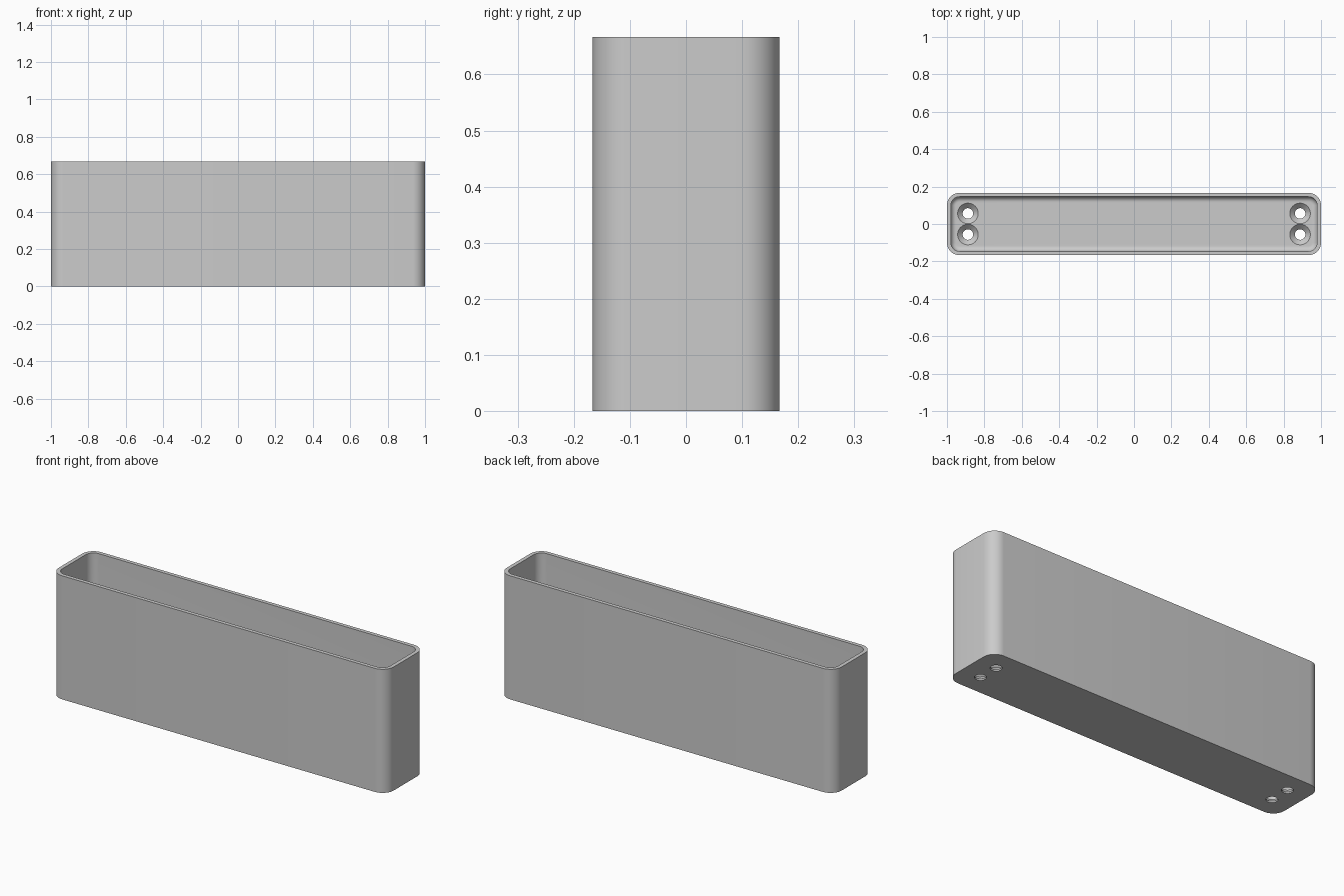
import bpy, bmesh, math

cube = bpy.data.objects.get("Cube")
if cube:
    bpy.data.objects.remove(cube, do_unlink=True)

HALF_X, HALF_Y, HEIGHT = 1.0, 0.1667, 0.6667
CORNER, WALL, FLOOR, FILLET = 0.067, 0.021, 0.035, 0.028

grey = bpy.data.materials.new("plain grey")
grey.use_nodes = True
grey.diffuse_color = (0.6, 0.6, 0.6, 1)
grey.node_tree.nodes["Principled BSDF"].inputs["Base Color"].default_value = (0.6, 0.6, 0.6, 1)


def rounded_ring(inset, z, steps=10):
    """Points of the rounded outline, moved inward by inset."""
    r = CORNER - inset
    pts = []
    for quarter, (sx, sy) in enumerate([(1, 1), (-1, 1), (-1, -1), (1, -1)]):
        for i in range(steps + 1):
            a = math.pi / 2 * (quarter + i / steps)
            pts.append((sx * (HALF_X - CORNER) + r * math.cos(a),
                        sy * (HALF_Y - CORNER) + r * math.sin(a), z))
    return pts


def circle_ring(x, y, r, z, steps=40):
    return [(x + r * math.cos(math.tau * i / steps),
             y + r * math.sin(math.tau * i / steps), z) for i in range(steps)]


def loft(bm, rings):
    """Skin a list of rings and cap both ends."""
    loops = [[bm.verts.new(p) for p in ring] for ring in rings]
    for a, b in zip(loops, loops[1:]):
        for i in range(len(a)):
            j = (i + 1) % len(a)
            bm.faces.new((a[i], a[j], b[j], b[i]))
    bm.faces.new(loops[0][::-1])
    bm.faces.new(loops[-1])


def make_object(name, bm):
    bmesh.ops.recalc_face_normals(bm, faces=bm.faces)
    mesh = bpy.data.meshes.new(name)
    bm.to_mesh(mesh)
    bm.free()
    mesh.materials.append(grey)
    obj = bpy.data.objects.new(name, mesh)
    bpy.context.collection.objects.link(obj)
    return obj


# Open tray: outer wall, rim, inner wall, rounded transition to the floor
rings = [rounded_ring(0, 0), rounded_ring(0, HEIGHT), rounded_ring(WALL, HEIGHT)]
for i in range(9):
    a = math.pi / 2 * i / 8
    rings.append(rounded_ring(WALL + FILLET * (1 - math.cos(a)),
                              FLOOR + FILLET * (1 - math.sin(a))))
bm = bmesh.new()
loft(bm, rings)
tray = make_object("open_tray", bm)

# Countersunk screw holes, two at each end
bm = bmesh.new()
for x in (-0.888, 0.888):
    for y in (-0.0565, 0.0565):
        loft(bm, [circle_ring(x, y, r, z) for r, z in
                  [(0.028, -0.05), (0.028, 0.008), (0.055, FLOOR), (0.055, FLOOR + 0.02)]])
cutter = make_object("screw_hole_cutter", bm)
cutter.hide_render = True

cut = tray.modifiers.new("screw_holes", "BOOLEAN")
cut.operation = "DIFFERENCE"
cut.solver = "EXACT"
cut.object = cutter

bpy.ops.object.select_all(action="DESELECT")
tray.select_set(True)
bpy.context.view_layer.objects.active = tray
bpy.ops.object.modifier_apply(modifier=cut.name)
bpy.data.objects.remove(cutter, do_unlink=True)
bpy.ops.object.shade_smooth_by_angle(angle=math.radians(30))
